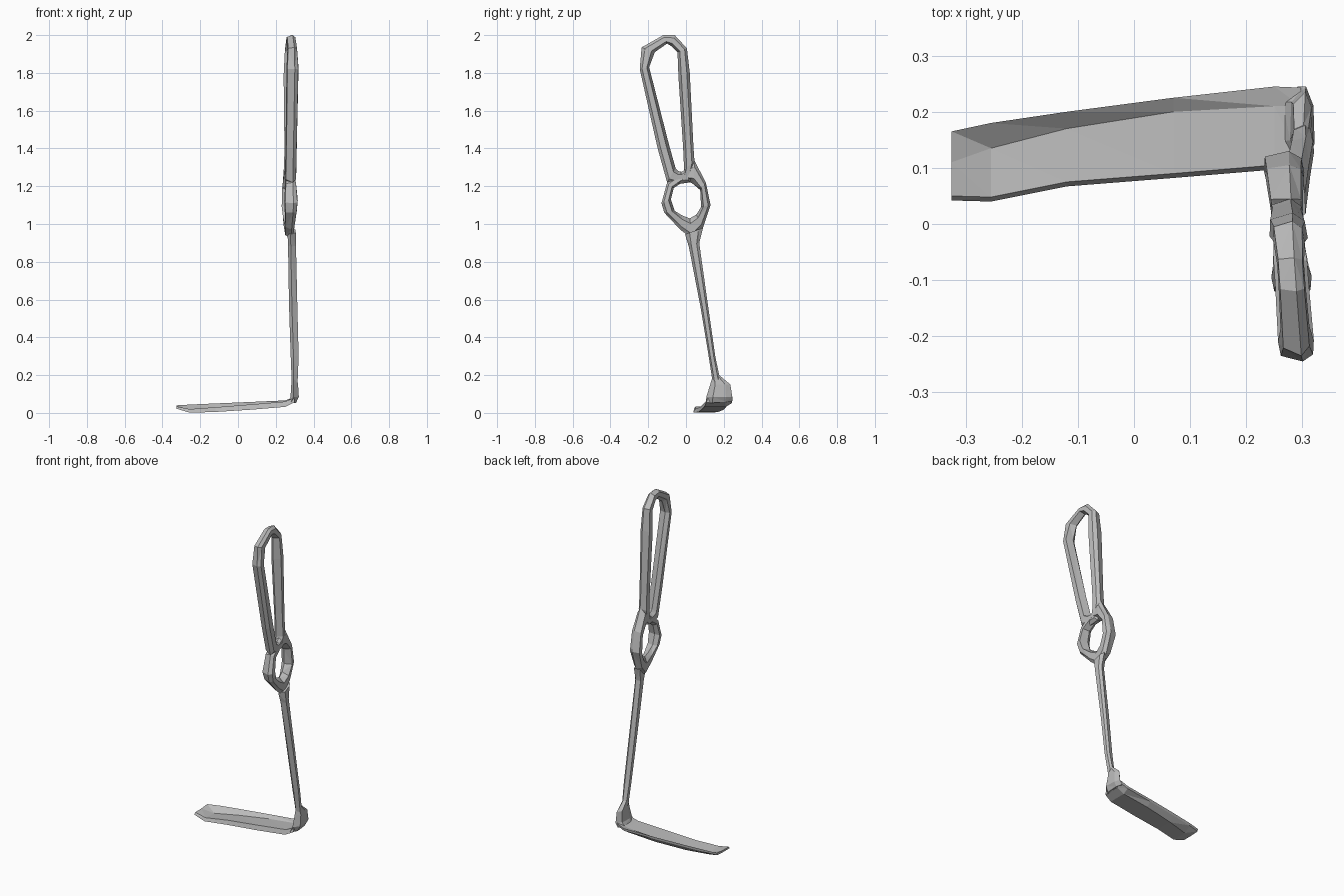
import bpy, bmesh
from mathutils import Vector

cube = bpy.data.objects.get("Cube")
if cube:
    bpy.data.objects.remove(cube, do_unlink=True)

steel = bpy.data.materials.new("brushed_grey")
steel.use_nodes = True
GREY = (0.5, 0.5, 0.5, 1)
steel.diffuse_color = GREY
steel.node_tree.nodes["Principled BSDF"].inputs["Base Color"].default_value = GREY


def loft(name, sections, closed=False):
    """Skin a list of equal-length cross-sections."""
    bm = bmesh.new()
    rings = [[bm.verts.new(p) for p in s] for s in sections]
    n = len(rings[0])
    pairs = list(zip(rings, rings[1:]))
    if closed:
        pairs.append((rings[-1], rings[0]))
    else:
        bm.faces.new(rings[0])
        bm.faces.new(rings[-1])
    for a, b in pairs:
        for i in range(n):
            j = (i + 1) % n
            bm.faces.new((a[i], a[j], b[j], b[i]))
    bmesh.ops.triangulate(bm, faces=bm.faces[:])
    bmesh.ops.recalc_face_normals(bm, faces=bm.faces[:])
    mesh = bpy.data.meshes.new(name)
    bm.to_mesh(mesh)
    bm.free()
    mesh.materials.append(steel)
    ob = bpy.data.objects.new(name, mesh)
    bpy.context.collection.objects.link(ob)
    return ob


def bar(inner, outer, half, xc=None):
    """Chamfered six-sided section spanning two (y, z) points."""
    a, b = Vector((0, *inner)), Vector((0, *outer))
    shape = ((0, -.3), (.25, 1), (.75, .9), (1, .3), (.8, -.9), (.3, -1))
    pts = []
    for t, s in shape:
        p = a.lerp(b, t)
        p.x = (0.274 - 0.07 * p.y if xc is None else xc) + s * half
        pts.append(p)
    return pts


# Long handle loop: inner point, outer point, half thickness
handle = [
    ((-.10, 1.955), (-.12, 2.0), .024),
    ((-.075, 1.94), (-.06, 2.0), .024),
    ((-.045, 1.91), (.005, 1.93), .028),
    ((-.04, 1.78), (.02, 1.80), .034),
    ((-.015, 1.40), (.04, 1.40), .028),
    ((-.01, 1.29), (.045, 1.33), .03),
    ((-.015, 1.275), (.02, 1.22), .028),
    ((-.04, 1.28), (-.05, 1.21), .028),
    ((-.055, 1.295), (-.10, 1.22), .03),
    ((-.09, 1.42), (-.15, 1.40), .03),
    ((-.195, 1.83), (-.245, 1.82), .032),
    ((-.165, 1.91), (-.235, 1.935), .026),
]
loft("handle_loop", [bar(*s) for s in handle], closed=True)

# Finger ring under the handle
ring = [
    ((0, 1.235), (-.01, 1.285), .026),
    ((.04, 1.21), (.045, 1.335), .03),
    ((.075, 1.18), (.105, 1.22), .034),
    ((.08, 1.09), (.13, 1.10), .036),
    ((.055, 1.05), (.09, .98), .03),
    ((.02, 1.03), (.035, .92), .024),
    ((-.02, 1.045), (-.03, .97), .026),
    ((-.06, 1.07), (-.115, 1.06), .032),
    ((-.08, 1.13), (-.13, 1.11), .036),
    ((-.065, 1.19), (-.10, 1.22), .03),
]
loft("finger_ring", [bar(*s) for s in ring], closed=True)

# Slim shank from ring to foot
shank = [
    ((-.005, .945), (.09, .98), .022, .284),
    ((.015, .88), (.07, .90), .021, .286),
    ((.075, .57), (.115, .58), .022, .292),
    ((.12, .30), (.155, .30), .021, .30),
    ((.14, .17), (.18, .18), .016, .30),
]
loft("shank", [bar(*s) for s in shank])

# Flared foot joining shank and blade
foot = [
    ((.14, .19), (.176, .20), .014, .298),
    ((.128, .15), (.235, .15), .018, .30),
    ((.108, .085), (.245, .085), .022, .30),
    ((.105, .05), (.245, .062), .022, .285),
]
loft("foot", [bar(*s) for s in foot])

# Dished blade: x, back (y, z), trough (y, z), front (y, z), base height
blade = [
    (.298, (.243, .085), (.21, .08), (.115, .08), .055),
    (.25, (.245, .066), (.21, .058), (.105, .06), .032),
    (.07, (.225, .058), (.20, .042), (.09, .045), .017),
    (-.12, (.20, .05), (.17, .025), (.075, .03), .005),
    (-.255, (.18, .044), (.135, .014), (.048, .02), .001),
    (-.325, (.165, .04), (.11, .034), (.05, .034), .022),
]
loft("blade", [
    [(x, *back), (x, *trough), (x, *front),
     (x, front[0] - .008, base), (x, trough[0], base),
     (x, back[0] - .002, back[1] - .014)]
    for x, back, trough, front, base in blade])
